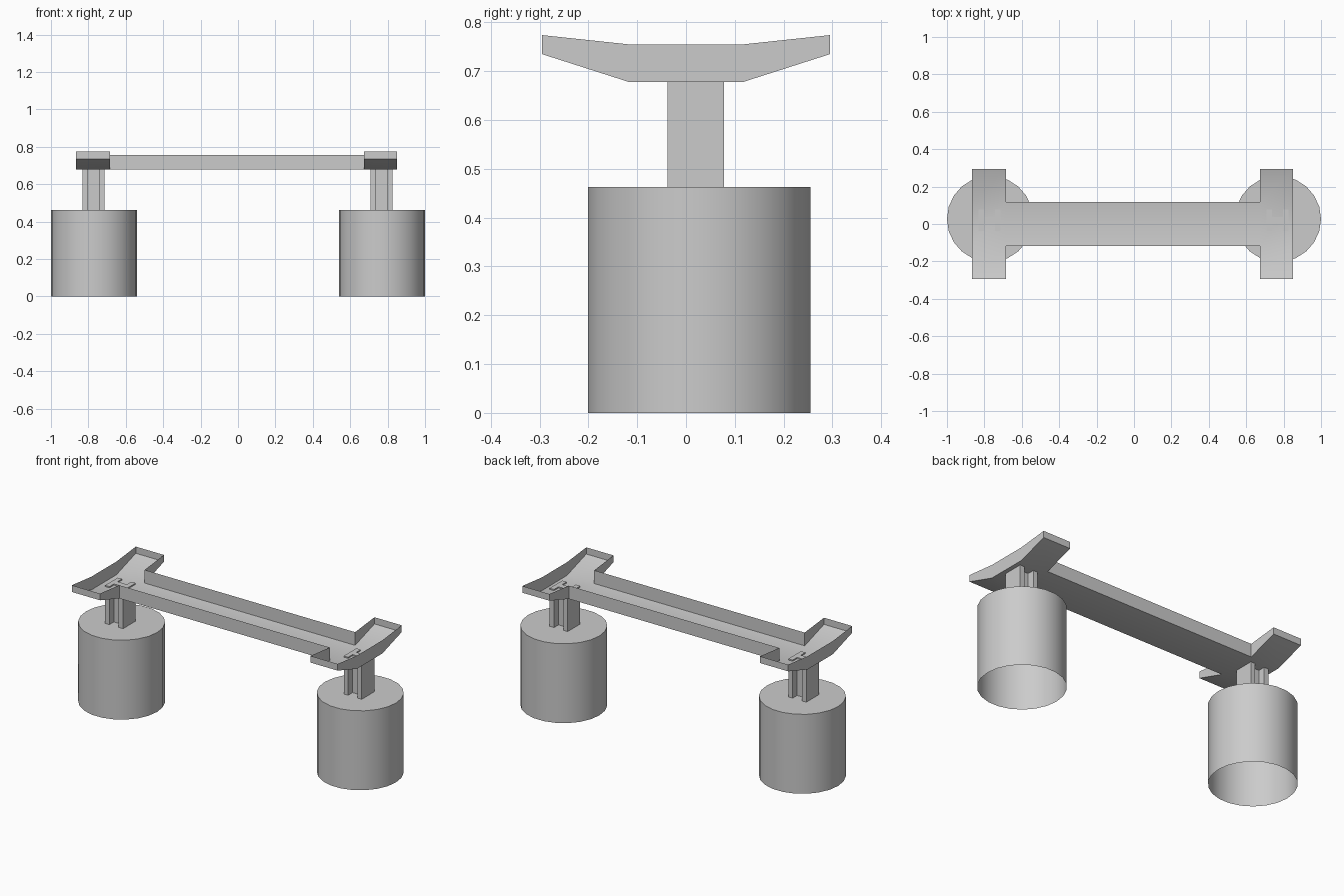
import bpy, bmesh, math

cube = bpy.data.objects.get("Cube")
if cube:
    bpy.data.objects.remove(cube, do_unlink=True)

grey = bpy.data.materials.new("plain_grey")
grey.use_nodes = True
grey.diffuse_color = (0.6, 0.6, 0.6, 1)
grey.node_tree.nodes["Principled BSDF"].inputs["Base Color"].default_value = (0.6, 0.6, 0.6, 1)


def finish(bm, name):
    bmesh.ops.recalc_face_normals(bm, faces=bm.faces)
    mesh = bpy.data.meshes.new(name)
    bm.to_mesh(mesh)
    bm.free()
    mesh.materials.append(grey)
    obj = bpy.data.objects.new(name, mesh)
    bpy.context.collection.objects.link(obj)
    bpy.ops.object.select_all(action='DESELECT')
    obj.select_set(True)
    bpy.context.view_layer.objects.active = obj
    bpy.ops.object.shade_smooth_by_angle(angle=math.radians(30))
    return obj


def prism(name, outline, z0, z1, open_bottom=False):
    bm = bmesh.new()
    base = bm.faces.new([bm.verts.new((x, y, z0)) for x, y in outline])
    out = bmesh.ops.extrude_face_region(bm, geom=[base], use_keep_orig=True)
    for v in out["geom"]:
        if isinstance(v, bmesh.types.BMVert):
            v.co.z = z1
    if open_bottom:
        bmesh.ops.delete(bm, geom=[base], context='FACES_ONLY')
    return finish(bm, name)


def footing(name, cx, cy=0.027, r=0.23, sides=22):
    ring = [(cx + r * math.cos(math.tau * i / sides),
             cy + r * math.sin(math.tau * i / sides)) for i in range(sides)]
    prism(name, ring, 0, 0.463, open_bottom=True)


def post(name, cx, cy=0.02, h=0.058, web=0.017, inner=0.03):
    # H section: flanges face left and right, grooves face front and back
    quarter = [(h, h), (inner, h), (inner, web)]
    half = quarter + [(-x, y) for x, y in reversed(quarter)]
    outline = half + [(x, -y) for x, y in reversed(half)]
    prism(name, [(cx + x, cy + y) for x, y in outline], 0.463, 0.685)


def tray(name):
    # Open channel whose ends widen into upswept cross arms
    xs = [-0.866, -0.684, 0.674, 0.85]
    ys = [-0.295, -0.117, 0.117, 0.295]
    bm = bmesh.new()
    grid = [[bm.verts.new((x, y, 0.678 if abs(y) < 0.2 else 0.735)) for y in ys] for x in xs]
    for i in range(3):
        for j in range(3):
            if i != 1 or j == 1:
                bm.faces.new((grid[i][j], grid[i + 1][j], grid[i + 1][j + 1], grid[i][j + 1]))
    rim = [e for e in bm.edges if e.is_boundary]
    out = bmesh.ops.extrude_edge_only(bm, edges=rim)
    for v in out["geom"]:
        if isinstance(v, bmesh.types.BMVert):
            v.co.z = 0.755 if abs(v.co.y) < 0.2 else 0.774
    finish(bm, name)


# Supports at both ends
for side, foot_x, post_x in (("right", -0.77, -0.773), ("left", 0.77, 0.767)):
    footing(side + "_footing", foot_x)
    post(side + "_post", post_x)

# Crossbeam with arms
tray("crossbeam_tray")
